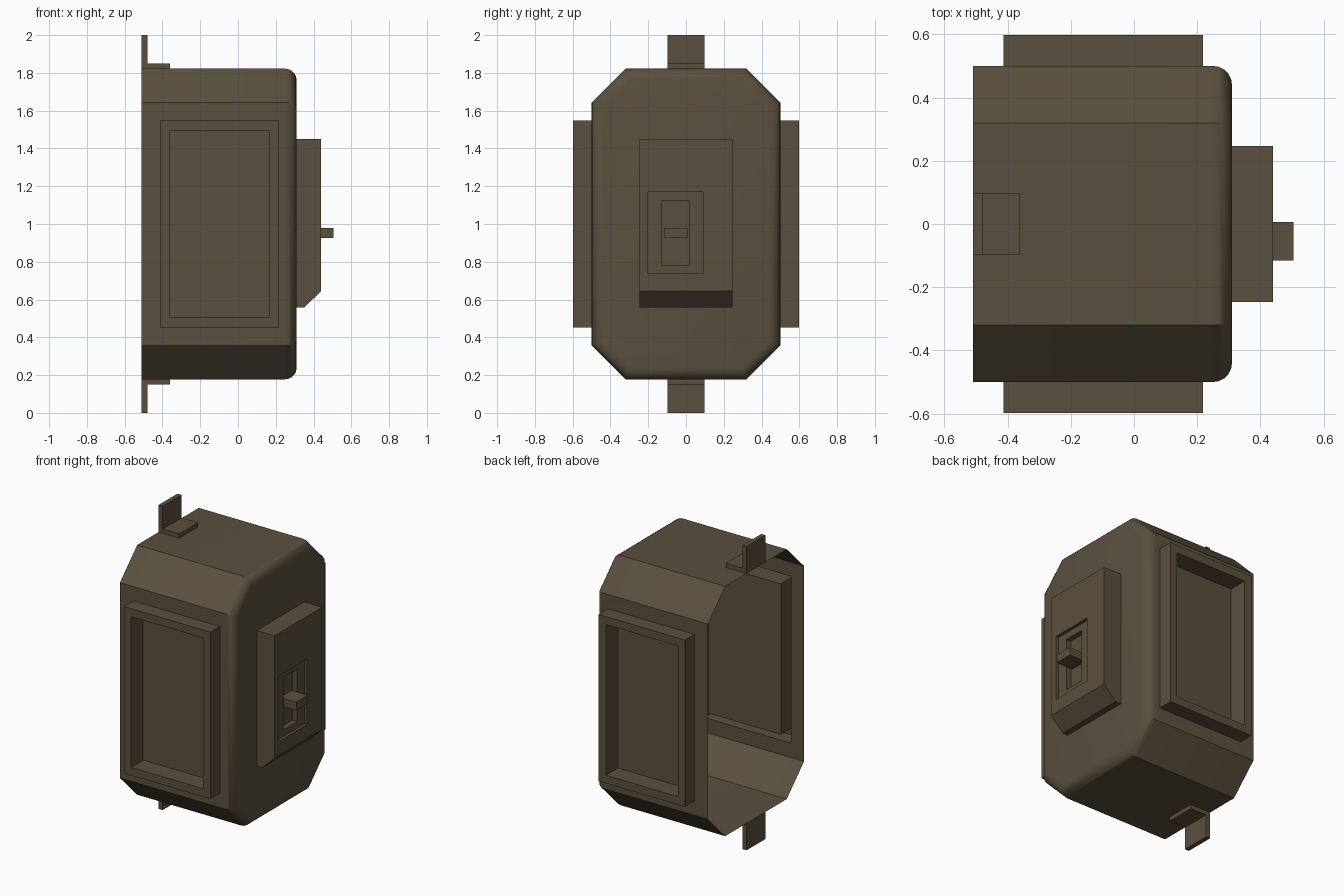
import bpy, bmesh
from mathutils import Vector

if "Cube" in bpy.data.objects:
    bpy.data.objects.remove(bpy.data.objects["Cube"])

mat = bpy.data.materials.new("dark_olive_brown")
mat.diffuse_color = (0.102, 0.080, 0.049, 1)
mat.use_nodes = True
mat.node_tree.nodes["Principled BSDF"].inputs["Base Color"].default_value = mat.diffuse_color


def finish(bm, name, smooth=False):
    me = bpy.data.meshes.new(name)
    bm.to_mesh(me)
    bm.free()
    ob = bpy.data.objects.new(name, me)
    bpy.context.collection.objects.link(ob)
    me.materials.append(mat)
    if smooth:
        bpy.ops.object.select_all(action='DESELECT')
        ob.select_set(True)
        bpy.context.view_layer.objects.active = ob
        bpy.ops.object.shade_smooth_by_angle(angle=0.56)
    return ob


def sweep(bm, profile, vec, start_cap=True):
    """Extrude a closed profile of 3D points along vec."""
    a = [bm.verts.new(p) for p in profile]
    b = [bm.verts.new(Vector(p) + Vector(vec)) for p in profile]
    n = len(a)
    for i in range(n):
        bm.faces.new((a[i], a[(i + 1) % n], b[(i + 1) % n], b[i]))
    bm.faces.new(b)
    if start_cap:
        bm.faces.new(a)
    bmesh.ops.recalc_face_normals(bm, faces=bm.faces[:])


def step_face(bm, face, axis, steps):
    """Replace a quad by nested rectangles; step = (lo1, hi1, lo2, hi2, depth)."""
    u, w = [k for k in range(3) if k != axis]
    c = face.calc_center_median()
    ring = list(face.verts)
    signs = [(v.co[u] > c[u], v.co[w] > c[w]) for v in ring]
    bm.faces.remove(face)
    for lo1, hi1, lo2, hi2, depth in steps:
        new = []
        for s1, s2 in signs:
            p = [0, 0, 0]
            p[u], p[w], p[axis] = (hi1 if s1 else lo1), (hi2 if s2 else lo2), depth
            new.append(bm.verts.new(p))
        for i in range(4):
            j = (i + 1) % 4
            bm.faces.new((ring[i], ring[j], new[j], new[i]))
        ring = new
    bm.faces.new(ring)


def facing(bm, d):
    bm.normal_update()
    fs = [f for f in bm.faces if f.normal.dot(Vector(d)) > 0.99]
    return max(fs, key=lambda f: f.calc_area())


# Housing: octagonal shell, open at the back, rounded front rim
bm = bmesh.new()
octagon = [(-.5, .643), (-.32, .822), (.32, .822), (.5, .643),
           (.5, -.643), (.32, -.822), (-.32, -.822), (-.5, -.643)]
sweep(bm, [(-.51, y, 1 + z) for y, z in octagon], (.82, 0, 0), False)
rim = [e for e in bm.edges if all(v.co.x > .3 for v in e.verts)]
bmesh.ops.bevel(bm, geom=rim, offset=.06, segments=5, profile=.5, affect='EDGES')
# raised side frames with sunken centres
for s in (-1, 1):
    step_face(bm, facing(bm, (0, s, 0)), 1, [
        (-.413, .218, .451, 1.549, s * .5),
        (-.413, .218, .451, 1.549, s * .598),
        (-.36, .165, .504, 1.496, s * .598),
        (-.36, .165, .504, 1.496, s * .472)])
finish(bm, "housing", True)

# Switch box with sloped underside and stepped slot
bm = bmesh.new()
side = [(.31, 1.45), (.44, 1.45), (.44, .645), (.35, .557), (.31, .557)]
sweep(bm, [(x, -.247, z) for x, z in side], (0, .494, 0))
step_face(bm, facing(bm, (1, 0, 0)), 0, [
    (-.2, .09, .737, 1.17, .44),
    (-.2, .09, .737, 1.17, .42),
    (-.128, .015, .78, 1.125, .42),
    (-.128, .015, .78, 1.125, .385)])
finish(bm, "switch_box")

# Switch lever
bm = bmesh.new()
sweep(bm, [(.385, -.115, .927), (.385, .007, .927), (.385, .007, .98),
           (.385, -.115, .98)], (.12, 0, 0))
finish(bm, "switch_lever")

# Mounting brackets, top and bottom
bracket = [(-.51, .822), (-.36, .822), (-.36, .85), (-.48, .85), (-.48, 1), (-.51, 1)]
for name, s in (("top_bracket", 1), ("bottom_bracket", -1)):
    bm = bmesh.new()
    sweep(bm, [(x, -.098, 1 + s * z) for x, z in bracket], (0, .196, 0))
    finish(bm, name)
